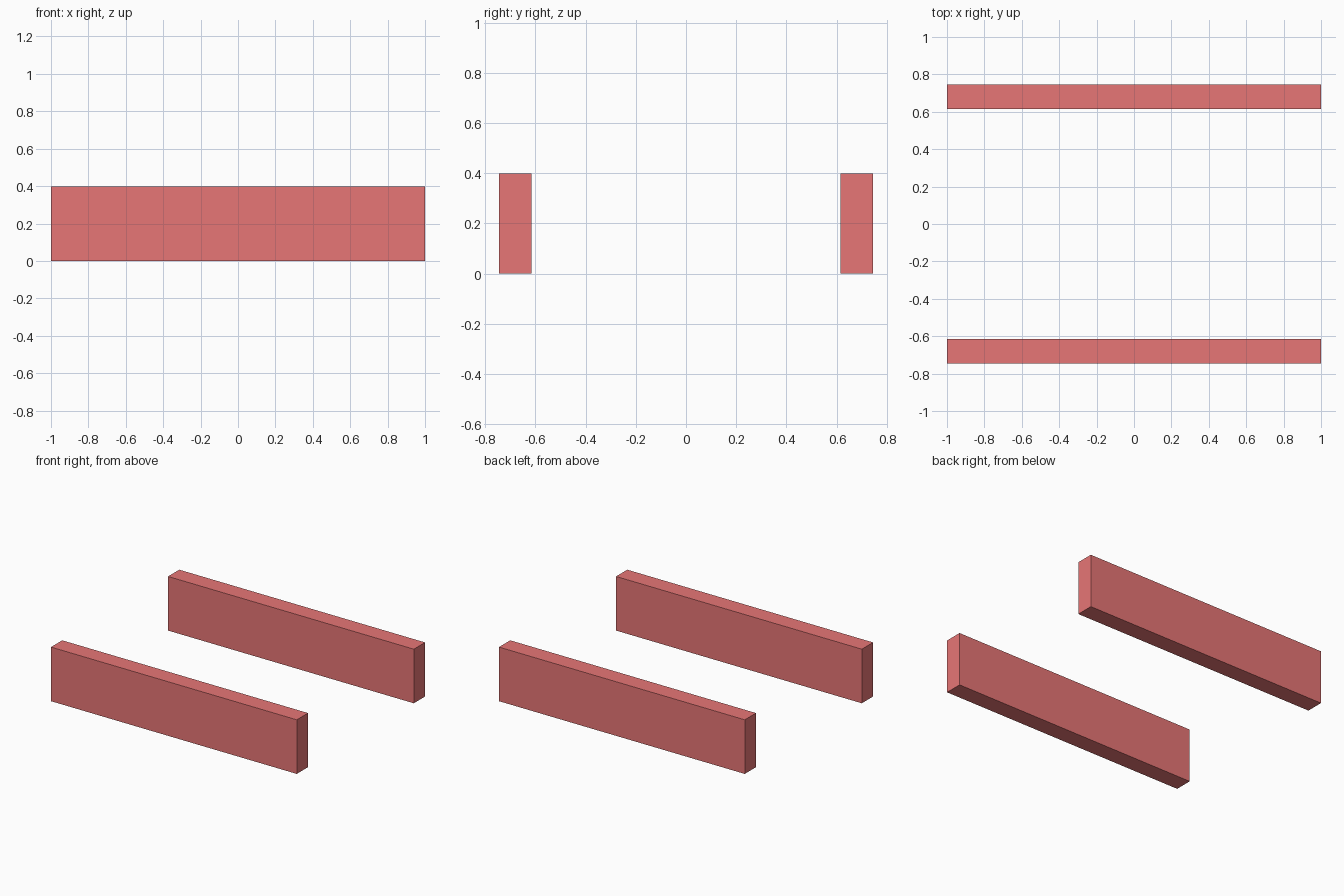
import bpy

if "Cube" in bpy.data.objects:
    bpy.data.objects.remove(bpy.data.objects["Cube"])

LENGTH, THICK, HEIGHT = 2.0, 0.13, 0.398
OFFSET_Y = 0.745 - THICK / 2

red = bpy.data.materials.new("red")
red.diffuse_color = (0.8, 0.18, 0.18, 1)
red.use_nodes = True
red.node_tree.nodes["Principled BSDF"].inputs["Base Color"].default_value = red.diffuse_color


def beam(name, y):
    bpy.ops.mesh.primitive_cube_add(size=1, location=(0, y, HEIGHT / 2))
    ob = bpy.context.object
    ob.name = name
    ob.scale = (LENGTH, THICK, HEIGHT)
    bpy.ops.object.transform_apply(location=False, rotation=False, scale=True)
    ob.data.materials.append(red)


# Two parallel upright beams
for name, side in (("front_beam", -1), ("back_beam", 1)):
    beam(name, side * OFFSET_Y)
